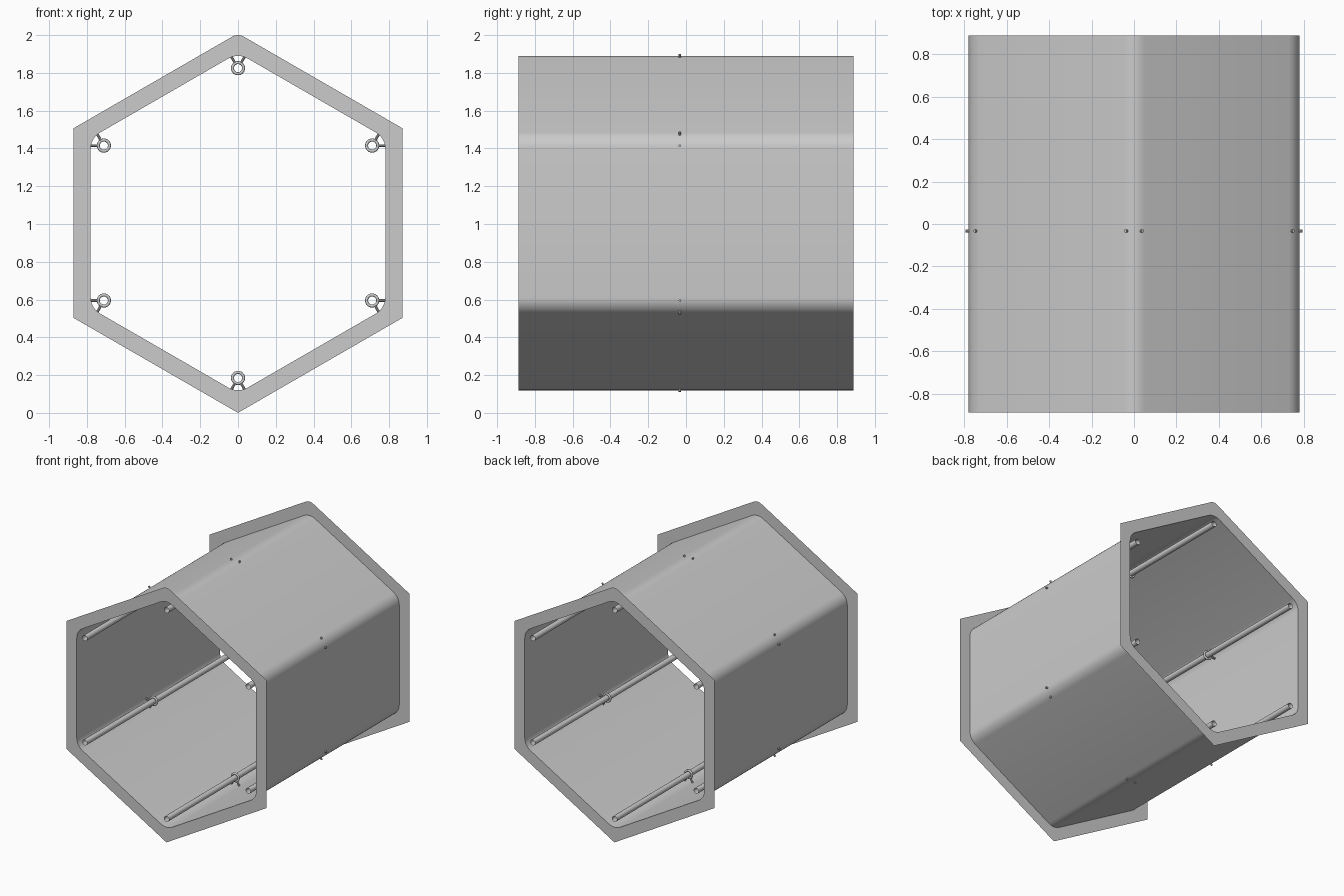
import bpy, bmesh, math
from mathutils import Vector, Matrix

if "Cube" in bpy.data.objects:
    bpy.data.objects.remove(bpy.data.objects["Cube"])

CZ = 1.005      # height of the hexagon centre
HALF = 0.888    # half length along y
SEG = 6         # segments per rounded corner
BRACKET_Y = -0.033


def hexagon(apothem, radii):
    """Pointy-top hexagon in x/z, each corner filleted by its own radius."""
    pts = []
    for k, r in enumerate(radii):
        mid = math.radians(90 + 60 * k)
        d = (apothem - r) / math.cos(math.pi / 6)
        for i in range(SEG + 1):
            a = mid + math.radians(-30 + 60 * i / SEG)
            # a sharp corner collapses to one point
            pts.append((d * math.cos(mid) + r * math.cos(a),
                        CZ + d * math.sin(mid) + r * math.sin(a)))
    return pts


def bridge(name, loop_a, loop_b):
    """Sheet between two closed loops with equal point counts."""
    bm = bmesh.new()
    a = [bm.verts.new(p) for p in loop_a]
    b = [bm.verts.new(p) for p in loop_b]
    n = len(a)
    for i in range(n):
        j = (i + 1) % n
        bm.faces.new((a[i], a[j], b[j], b[i]))
    bmesh.ops.remove_doubles(bm, verts=bm.verts, dist=1e-5)
    bmesh.ops.recalc_face_normals(bm, faces=bm.faces)
    return finish(name, bm)


def finish(name, bm):
    me = bpy.data.meshes.new(name)
    bm.to_mesh(me)
    bm.free()
    ob = bpy.data.objects.new(name, me)
    bpy.context.collection.objects.link(ob)
    bpy.ops.object.select_all(action='DESELECT')
    ob.select_set(True)
    bpy.context.view_layer.objects.active = ob
    bpy.ops.object.shade_smooth_by_angle(angle=math.radians(35))
    return ob


def at(y, pts):
    return [(x, y, z) for x, z in pts]


# Hexagonal thin-walled tube and its flat end flanges
inner = hexagon(0.78, [0.1] * 6)
outer = hexagon(0.87, [0.06] + [0] * 5)
bridge("tube_wall", at(-HALF, inner), at(HALF, inner))
bridge("front_flange", at(-HALF, inner), at(-HALF, outer))
bridge("back_flange", at(HALF, outer), at(HALF, inner))

# Hollow rod in each corner, held by a ring with two struts
for k in range(6):
    ang = math.radians(90 + 60 * k)
    cx, cz = 0.82 * math.cos(ang), CZ + 0.82 * math.sin(ang)

    circle = [(cx + 0.022 * math.cos(math.tau * i / 16),
               cz + 0.022 * math.sin(math.tau * i / 16)) for i in range(16)]
    bridge(f"corner_rod_{k + 1}", at(-HALF, circle), at(HALF, circle))

    bpy.ops.mesh.primitive_torus_add(
        major_radius=0.0295, minor_radius=0.008, major_segments=24,
        minor_segments=10, location=(cx, BRACKET_Y, cz),
        rotation=(math.pi / 2, 0, 0))
    bpy.context.object.name = f"rod_ring_{k + 1}"
    bpy.ops.object.shade_smooth()

    # struts run square to the two neighbouring walls and just pierce them
    bm = bmesh.new()
    for side in (-1, 1):
        a = ang + side * math.pi / 6
        d = Vector((math.cos(a), 0, math.sin(a)))
        start, end = 0.032, 0.083
        mid = Vector((cx, BRACKET_Y, cz)) + d * (start + end) / 2
        mat = Matrix.Translation(mid) @ d.to_track_quat('Z', 'Y').to_matrix().to_4x4()
        bmesh.ops.create_cone(bm, cap_ends=True, segments=10, radius1=0.007,
                              radius2=0.007, depth=end - start, matrix=mat)
    finish(f"rod_struts_{k + 1}", bm)
